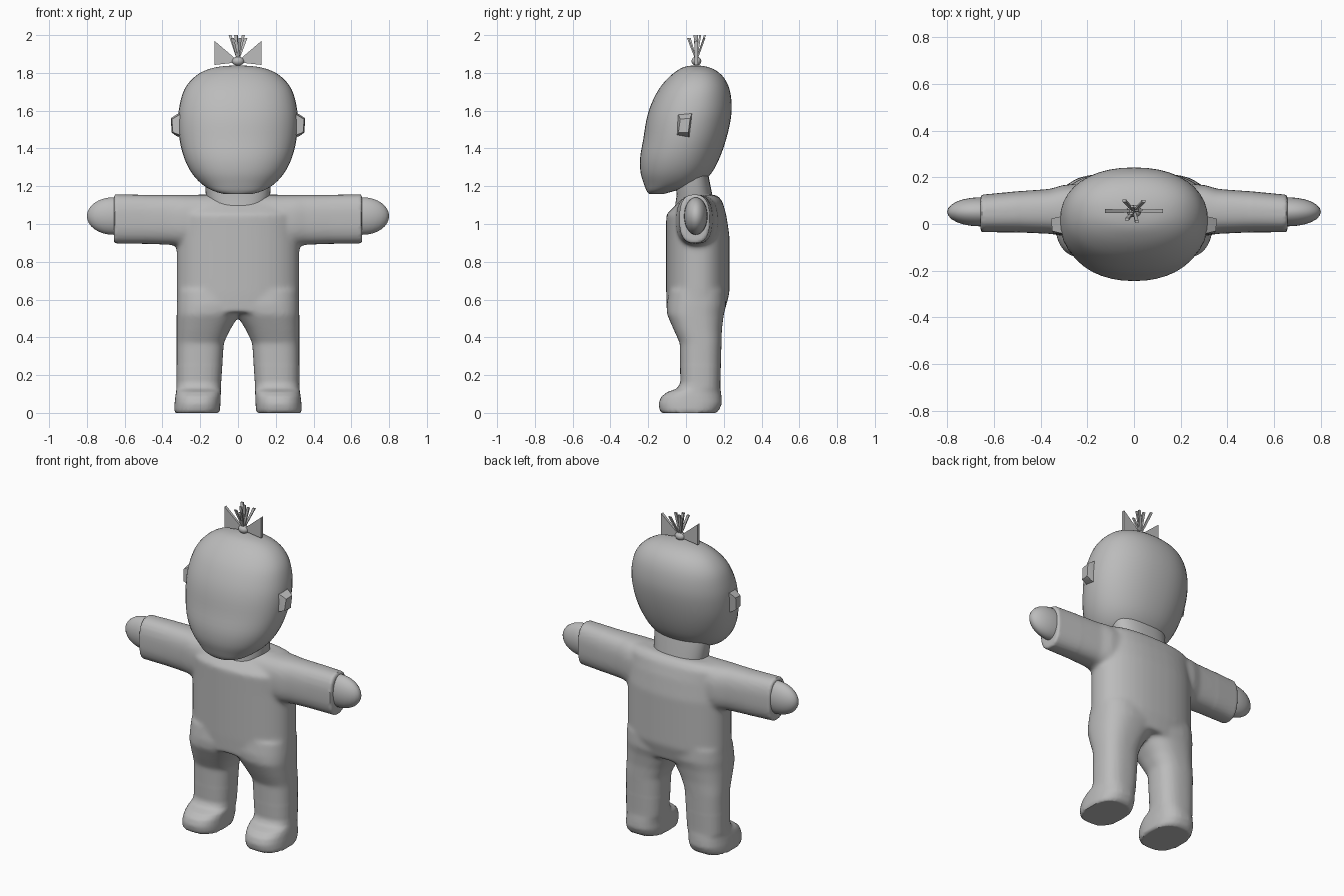
import bpy, bmesh, math
from mathutils import Vector

if "Cube" in bpy.data.objects:
    bpy.data.objects.remove(bpy.data.objects["Cube"])

grey = bpy.data.materials.new("plain grey")
grey.diffuse_color = (0.5, 0.5, 0.5, 1)
grey.use_nodes = True
grey.node_tree.nodes["Principled BSDF"].inputs["Base Color"].default_value = grey.diffuse_color


def finish(name, bm, mirror=False, angle=50):
    bmesh.ops.recalc_face_normals(bm, faces=bm.faces)
    me = bpy.data.meshes.new(name)
    bm.to_mesh(me)
    bm.free()
    me.materials.append(grey)
    ob = bpy.data.objects.new(name, me)
    bpy.context.collection.objects.link(ob)
    bpy.ops.object.select_all(action='DESELECT')
    ob.select_set(True)
    bpy.context.view_layer.objects.active = ob
    bpy.ops.object.shade_smooth_by_angle(angle=math.radians(angle))
    if mirror:
        ob.modifiers.new("mirror", 'MIRROR').use_mirror_merge = False
    return ob


def catmull(rows, n):
    """Smoothly insert n steps between the given rings."""
    out = []
    for i in range(len(rows) - 1):
        p = [rows[max(i - 1, 0)], rows[i], rows[i + 1], rows[min(i + 2, len(rows) - 1)]]
        for k in range(n):
            t = k / n
            out.append([0.5 * (2 * b + (c - a) * t + (2 * a - 5 * b + 4 * c - d) * t * t
                               + (3 * b - a - 3 * c + d) * t ** 3) for a, b, c, d in zip(*p)])
    return out + [rows[-1]]


def loft(name, rings, axis='z', power=2.6, steps=1, mirror=False, angle=50, seg=40):
    """Rings are (position, a0, a1, b0, b1): bounds of a rounded cross-section."""
    bm = bmesh.new()
    loops = []
    for t, a0, a1, b0, b1 in catmull(rings, steps):
        loop = []
        for i in range(seg):
            w = 2 * math.pi * i / seg
            c, s = math.cos(w), math.sin(w)
            a = (a0 + a1) / 2 + (a1 - a0) / 2 * math.copysign(abs(c) ** (2 / power), c)
            b = (b0 + b1) / 2 + (b1 - b0) / 2 * math.copysign(abs(s) ** (2 / power), s)
            loop.append(bm.verts.new((a, b, t) if axis == 'z' else (t, a, b)))
        loops.append(loop)
    for l0, l1 in zip(loops, loops[1:]):
        for i in range(seg):
            j = (i + 1) % seg
            bm.faces.new((l0[i], l0[j], l1[j], l1[i]))
    bm.faces.new(loops[0])
    bm.faces.new(loops[-1])
    return finish(name, bm, mirror, angle)


def ball(name, centre, size, mirror=False):
    bm = bmesh.new()
    bmesh.ops.create_uvsphere(bm, u_segments=24, v_segments=16, radius=1)
    for v in bm.verts:
        v.co = Vector([c + s * x for c, s, x in zip(centre, size, v.co)])
    finish(name, bm, mirror)


def hull(name, points, mirror=False, angle=30):
    bm = bmesh.new()
    for p in points:
        bm.verts.new(p)
    bmesh.ops.convex_hull(bm, input=bm.verts[:])
    finish(name, bm, mirror, angle)


# head: half width, front and back at each height
head = [(1.158, .07, -.195, -.12), (1.175, .13, -.208, -.06), (1.21, .19, -.222, .07),
        (1.27, .245, -.24, .135), (1.35, .285, -.243, .178), (1.45, .31, -.226, .213),
        (1.55, .317, -.21, .236), (1.63, .309, -.186, .242), (1.71, .285, -.146, .231),
        (1.77, .24, -.098, .204), (1.81, .18, -.05, .163), (1.832, .105, -.008, .113),
        (1.84, .015, .04, .06)]
loft("head", [(z, -w, w, f, b) for z, w, f, b in head], power=2.2, steps=3, angle=80)

# neck
loft("neck", [(1.08, -.14, .14, -.06, .15), (1.15, -.17, .17, -.05, .14),
              (1.3, -.18, .18, -.06, .11)], power=2.4)

# torso
torso = [(.53, .322, -.102, .203), (.635, .325, -.105, .23),
         (.94, .325, -.105, .23), (1.05, .325, -.105, .213), (1.12, .315, -.035, .193),
         (1.148, .28, -.01, .17), (1.155, .22, .01, .15)]
body = loft("body_suit", [(z, -w, w, f, b) for z, w, f, b in torso], power=2.3)

# legs with feet, running up inside the torso
legs = loft("leg", [(0, .1, .335, -.13, .16), (.015, .095, .338, -.14, .175), (.05, .093, .336, -.145, .19),
                    (.085, .092, .332, -.132, .188), (.11, .09, .328, -.1, .185), (.13, .09, .326, -.045, .182),
                    (.16, .089, .325, -.03, .182), (.37, .075, .325, -.033, .188),
                    (.44, .042, .325, -.065, .19), (.52, -.008, .325, -.1, .2),
                    (.57, -.06, .325, -.103, .213), (.65, -.06, .32, -.09, .21)],
            power=2.5, mirror=True)

# sleeves
sleeves = loft("sleeve", [(.1, -.06, .18, .87, 1.153), (.3, -.052, .168, .882, 1.155),
                          (.36, -.042, .15, .89, 1.155), (.5, -.036, .14, .895, 1.155),
                          (.657, -.035, .125, .898, 1.156)], axis='x', power=2.6, mirror=True)

# fuse torso, legs and sleeves into one suit, softening only the seams
for ob in (legs, sleeves):
    bpy.ops.object.select_all(action='DESELECT')
    ob.select_set(True)
    bpy.context.view_layer.objects.active = ob
    bpy.ops.object.modifier_apply(modifier="mirror")
bpy.ops.object.select_all(action='DESELECT')
for ob in (legs, sleeves, body):
    ob.select_set(True)
bpy.context.view_layer.objects.active = body
bpy.ops.object.join()
for m in list(body.modifiers):
    body.modifiers.remove(m)
remesh = body.modifiers.new("fuse", 'REMESH')
remesh.mode = 'VOXEL'
remesh.voxel_size = 0.011
bpy.ops.object.modifier_apply(modifier="fuse")
seam = body.vertex_groups.new(name="seams")
seam.add([v.index for v in body.data.vertices
          if abs(v.co.x) < .5 and .25 < v.co.z], 1, 'REPLACE')
smooth = body.modifiers.new("soften", 'SMOOTH')
smooth.factor, smooth.iterations, smooth.vertex_group = .5, 12, "seams"
bpy.ops.object.modifier_apply(modifier="soften")
bpy.ops.object.shade_smooth_by_angle(angle=math.radians(50))

# hands
ball("hand", (.66, .052, 1.042), (.14, .062, .099), mirror=True)

# ears
hull("ear", [(.29, .035, 1.6), (.29, .02, 1.455), (.29, -.045, 1.59), (.29, -.05, 1.465),
             (.325, .03, 1.58), (.325, .015, 1.465), (.355, .022, 1.56), (.352, .012, 1.485),
             (.35, -.03, 1.555), (.345, -.04, 1.485)], mirror=True, angle=40)

# bow
hull("bow_loop", [(x, .055 + d, z) for x, z, t in
                  ((.01, 1.872, .006), (.01, 1.855, .006), (.125, 1.97, .009), (.125, 1.842, .009))
                  for d in (-t, t)], mirror=True)
ball("bow_knot", (0, .055, 1.862), (.032, .026, .024))

# hair tuft: thin strands fanning out of the knot
tips = [(-.042, .1), (-.03, .02), (-.008, .075), (.012, .01), (.028, .06), (.042, .098), (-.012, .045)]
for i, (x, y) in enumerate(tips):
    z = 1.985 if i % 2 else 2.0
    hull("hair_strand_%d" % (i + 1),
         [(s * .005, .055 + d * .004, 1.865) for s in (-1, 1) for d in (-1, 1)] +
         [(x + s * .008, y + d * .005, z) for s in (-1, 1) for d in (-1, 1)])
